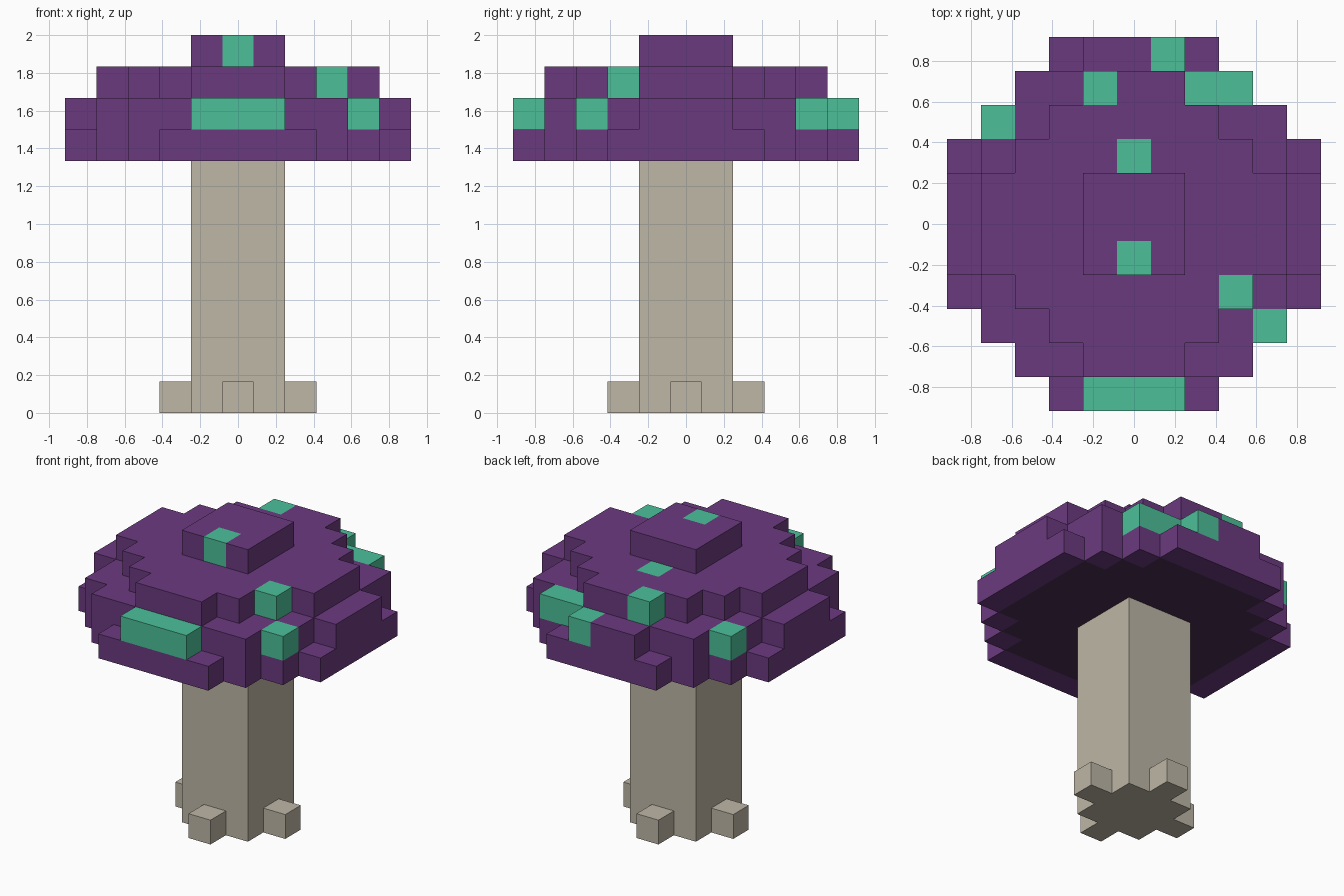
import bpy
import bmesh
from mathutils import Vector

if "Cube" in bpy.data.objects:
    bpy.data.objects.remove(bpy.data.objects["Cube"], do_unlink=True)

U = 1 / 6  # edge length of one block


def material(name, rgb):
    """Flat material from 0-255 sRGB values."""
    lin = [((c / 255 + 0.055) / 1.055) ** 2.4 for c in rgb] + [1.0]
    m = bpy.data.materials.new(name)
    m.use_nodes = True
    m.diffuse_color = lin
    bsdf = next(n for n in m.node_tree.nodes if n.type == 'BSDF_PRINCIPLED')
    bsdf.inputs["Base Color"].default_value = lin
    return m


PURPLE = material("cap purple", (107, 58, 127))
GREEN = material("spot green", (76, 192, 154))
DARK = material("gill dark purple", (72, 46, 83))
BEIGE = material("stem beige", (190, 183, 166))


def add_object(name, bm, mats):
    mesh = bpy.data.meshes.new(name)
    bm.to_mesh(mesh)
    bm.free()
    for m in mats:
        mesh.materials.append(m)
    ob = bpy.data.objects.new(name, mesh)
    bpy.context.collection.objects.link(ob)
    return ob


def box(name, centre, size, mat):
    bm = bmesh.new()
    bmesh.ops.create_cube(bm, size=1)
    bmesh.ops.scale(bm, vec=size, verts=bm.verts)
    bmesh.ops.translate(bm, vec=centre, verts=bm.verts)
    return add_object(name, bm, [mat])


# Square stem with one small foot block on each side
box("stem", (0, 0, 4 * U), (3 * U, 3 * U, 8 * U), BEIGE)
for side, dx, dy in (("left", 1, 0), ("right", -1, 0), ("front", 0, -1), ("back", 0, 1)):
    box(side + "_foot", (2 * U * dx, 2 * U * dy, U / 2), (U, U, U), BEIGE)

# Cap layers: half width in blocks for each row outward from the centre
LAYERS = {
    8: (5, 5, 5, 4, 3, 2),
    9: (5, 5, 4, 4, 3, 1),
    10: (4, 4, 3, 2, 1),
    11: (1, 1),
}
GILLS = (4, 4, 4, 3, 2)

# Green blocks (column, row, layer)
SPOTS = {(-1, -5, 9), (0, -5, 9), (1, -5, 9), (4, -3, 9), (3, -2, 10), (0, -1, 11),
         (0, 2, 10), (-1, 4, 10), (2, 4, 9), (3, 4, 9), (1, 5, 9), (-4, 3, 9)}


def inside(rows, i, j):
    return abs(j) < len(rows) and abs(i) <= rows[abs(j)]


def filled(i, j, k):
    return k in LAYERS and inside(LAYERS[k], i, j)


# Blocky cap: only the exposed block sides become faces
bm = bmesh.new()
for k in LAYERS:
    for i in range(-5, 6):
        for j in range(-5, 6):
            if not filled(i, j, k):
                continue
            centre = Vector((i, j, k + 0.5)) * U
            for axis in range(3):
                for sign in (-1, 1):
                    n = Vector((0, 0, 0))
                    n[axis] = sign
                    if filled(i + int(n.x), j + int(n.y), k + int(n.z)):
                        continue
                    a = Vector((0, 0, 0))
                    a[(axis + 1) % 3] = 1
                    b = n.cross(a)
                    corners = (a + b, b - a, -a - b, a - b)
                    face = bm.faces.new([bm.verts.new(centre + (n + c) * U / 2) for c in corners])
                    if (i, j, k) in SPOTS:
                        face.material_index = 1
                    elif n.z < 0 and inside(GILLS, i, j):
                        face.material_index = 2
bmesh.ops.remove_doubles(bm, verts=bm.verts, dist=0.001)
add_object("mushroom_cap", bm, [PURPLE, GREEN, DARK])
